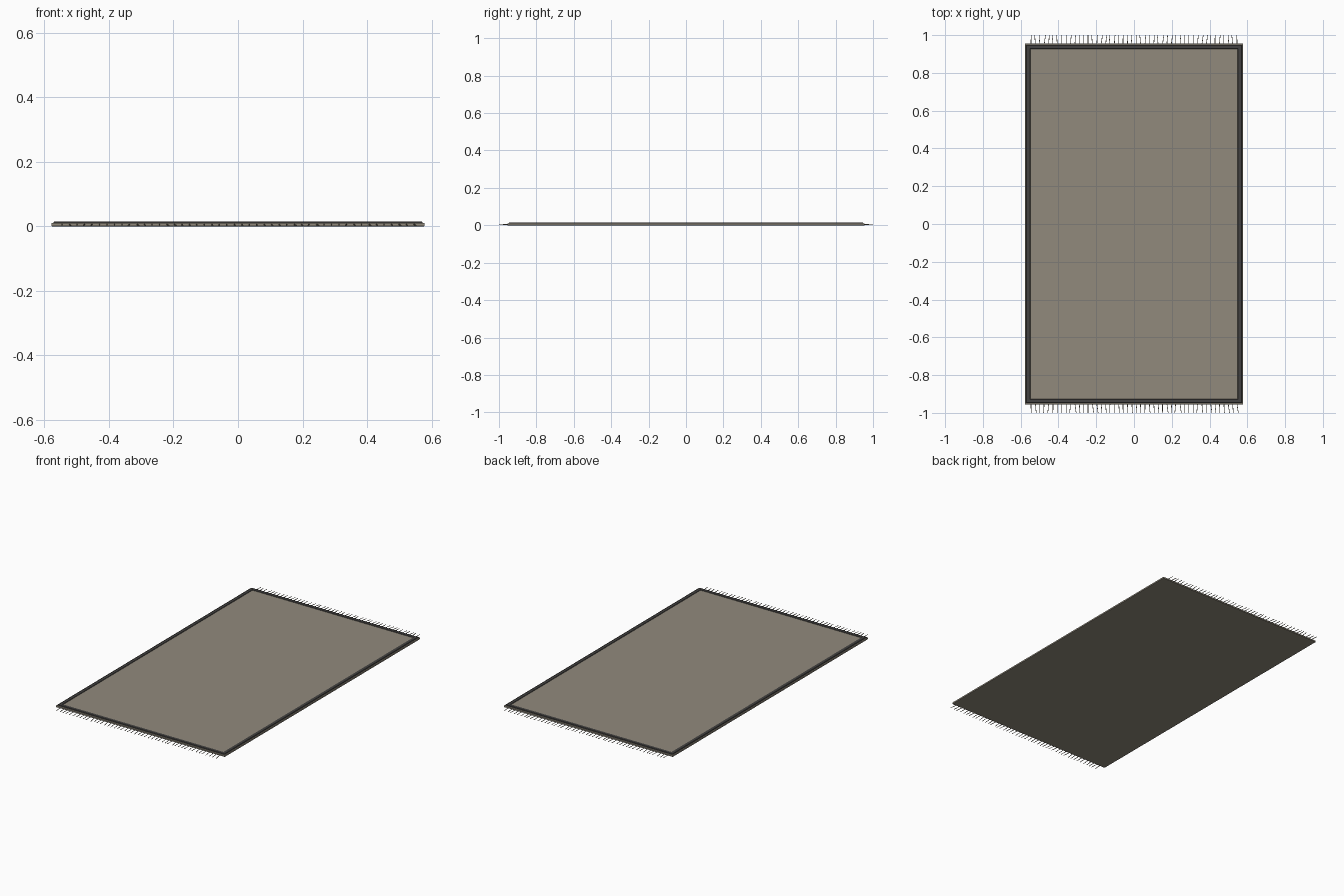
import bpy, bmesh, math, random
from mathutils import Matrix, Vector

if "Cube" in bpy.data.objects:
    bpy.data.objects.remove(bpy.data.objects["Cube"])

random.seed(4)


def material(name, rgb):
    m = bpy.data.materials.new(name)
    m.diffuse_color = (*rgb, 1)
    m.use_nodes = True
    m.node_tree.nodes["Principled BSDF"].inputs["Base Color"].default_value = m.diffuse_color
    return m


TAUPE = material("taupe wool", (0.285, 0.255, 0.202))
CHARCOAL = material("charcoal border", (0.055, 0.053, 0.052))


def finish(name, bm, mat):
    mesh = bpy.data.meshes.new(name)
    bm.to_mesh(mesh)
    bm.free()
    obj = bpy.data.objects.new(name, mesh)
    bpy.context.collection.objects.link(obj)
    mesh.materials.append(mat)
    return obj


def box(name, x0, x1, y0, y1, z0, z1, mat, bevel=0.0):
    bm = bmesh.new()
    bmesh.ops.create_cube(bm, size=1)
    for v in bm.verts:
        v.co = Vector(((x0 + x1) / 2 + v.co.x * (x1 - x0),
                       (y0 + y1) / 2 + v.co.y * (y1 - y0),
                       (z0 + z1) / 2 + v.co.z * (z1 - z0)))
    if bevel:
        bmesh.ops.bevel(bm, geom=bm.edges[:], offset=bevel, segments=2,
                        profile=0.5, affect='EDGES')
    return finish(name, bm, mat)


# Woven body and raised pile field
box("rug_body", -0.578, 0.578, -0.955, 0.955, 0.0, 0.010, TAUPE, 0.002)
box("pile_field", -0.555, 0.555, -0.93, 0.93, 0.008, 0.012, TAUPE)

# Raised dark border: mitred rectangular ring with a chamfered cross-section
bm = bmesh.new()
section = [(0.0, 0.009), (0.0, 0.0125), (0.002, 0.0145),
           (0.020, 0.0145), (0.022, 0.0125), (0.022, 0.009)]
rings = []
for sx, sy in ((1, 1), (-1, 1), (-1, -1), (1, -1)):
    rings.append([bm.verts.new((sx * (0.571 - d), sy * (0.948 - d), z))
                  for d, z in section])
n = len(section)
for i in range(4):
    a, b = rings[i], rings[(i + 1) % 4]
    for j in range(n):
        k = (j + 1) % n
        bm.faces.new((a[j], b[j], b[k], a[k]))
bmesh.ops.recalc_face_normals(bm, faces=bm.faces[:])
finish("border", bm, CHARCOAL)

# Fringe strands along both short ends, some slightly askew
bm = bmesh.new()
count = 48
for side in (-1, 1):
    for i in range(count):
        x = -0.545 + 1.09 * i / (count - 1)
        lean = random.choice((0, 0, 0.004, -0.004, 0.007))
        a = Vector((x, side * 0.95, 0.005))
        b = Vector((x + lean, side * 1.0, 0.003))
        d = b - a
        rot = d.to_track_quat('Z', 'Y').to_matrix().to_4x4()
        bmesh.ops.create_cone(bm, cap_ends=True, segments=6,
                              radius1=0.0022, radius2=0.0016, depth=d.length,
                              matrix=Matrix.Translation((a + b) / 2) @ rot)
finish("fringe", bm, TAUPE)
